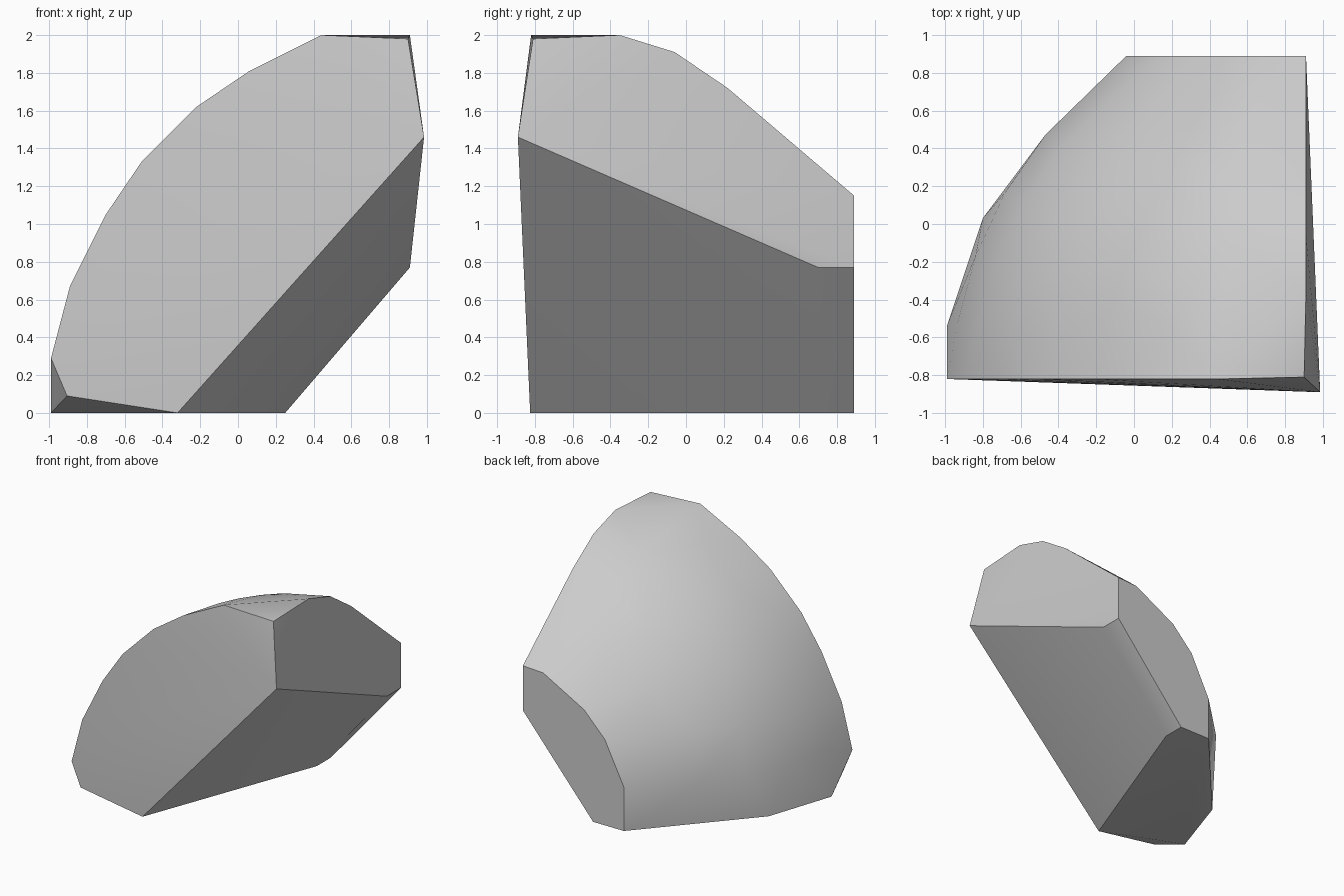
import bpy
import bmesh
import math
from mathutils import Vector

default_cube = bpy.data.objects.get("Cube")
if default_cube:
    bpy.data.objects.remove(default_cube, do_unlink=True)

# Planes that cut the chunk out of a large ball
FRONT, BACK, SIDE, FLOOR, TOP = -0.82, 0.89, 0.91, 0.0, 2.0
BALL_CENTRE = Vector((1.17, -0.90, -0.08))
BALL_RADIUS = 2.185


def on_front(x, z):
    return Vector((x, FRONT, z))


def on_back(x, z):
    return Vector((x, BACK, z))


def on_side(y, z):
    return Vector((SIDE, y, z))


def on_floor(x, y):
    return Vector((x, y, FLOOR))


def make_material(name, colour):
    material = bpy.data.materials.new(name)
    material.use_nodes = True
    material.diffuse_color = colour
    material.node_tree.nodes["Principled BSDF"].inputs["Base Color"].default_value = colour
    return material


def ball_points():
    """Points of the rounded skin that lie well inside the cut planes."""
    points = []
    for elevation in range(12, 72, 10):
        for azimuth in range(90, 181, 10):
            e, a = math.radians(elevation), math.radians(azimuth)
            direction = Vector((math.cos(e) * math.cos(a),
                                math.cos(e) * math.sin(a), math.sin(e)))
            p = BALL_CENTRE + direction * BALL_RADIUS
            inside_front_back = FRONT + 0.2 < p.y < BACK - 0.2
            if p.x < 0.6 and inside_front_back and 0.25 < p.z < TOP - 0.05:
                points.append(p)
    return points


# Rims where the rounded skin meets each flat cut
front_rim = [on_front(x, z) for x, z in (
    (-0.905, 0.09), (-0.99, 0.29), (-0.89, 0.67), (-0.70, 1.05),
    (-0.51, 1.33), (-0.22, 1.62), (0.06, 1.81), (0.44, TOP))]
side_rim = [on_side(y, z) for y, z in (
    (-0.35, TOP), (-0.06, 1.91), (0.22, 1.72), (BACK, 1.15))]
back_rim = [on_back(x, z) for x, z in (
    (0.72, 1.14), (0.335, 0.93), (0.14, 0.73), (-0.04, 0.37))]
floor_rim = [on_floor(x, y) for x, y in (
    (-0.04, BACK), (-0.80, 0.03), (-0.99, -0.54), (-0.32, -0.825))]

# Slanted underside and the projecting front corner
underside = [on_side(y, 0.77) for y in (0.70, BACK)]
underside += [on_floor(0.25, y) for y in (0.70, BACK)]
corners = [Vector((0.985, -0.89, 1.46)), Vector((0.90, -0.81, 1.98))]

# Wrap the rims and skin in one closed convex shell
bm = bmesh.new()
for point in front_rim + side_rim + back_rim + floor_rim + underside + corners + ball_points():
    bm.verts.new(point)
hull = bmesh.ops.convex_hull(bm, input=bm.verts[:])
loose = {g for g in hull["geom_interior"] + hull["geom_unused"]
         if isinstance(g, bmesh.types.BMVert)}
bmesh.ops.delete(bm, geom=list(loose), context="VERTS")
bmesh.ops.recalc_face_normals(bm, faces=bm.faces[:])

mesh = bpy.data.meshes.new("rock_chunk")
bm.to_mesh(mesh)
bm.free()
mesh.materials.append(make_material("pale_grey", (0.6, 0.6, 0.6, 1.0)))
rock_chunk = bpy.data.objects.new("rock_chunk", mesh)
bpy.context.collection.objects.link(rock_chunk)

# Smooth the rounded skin and keep the cut edges crisp
bpy.ops.object.select_all(action="DESELECT")
rock_chunk.select_set(True)
bpy.context.view_layer.objects.active = rock_chunk
bpy.ops.object.shade_smooth_by_angle(angle=math.radians(30))
